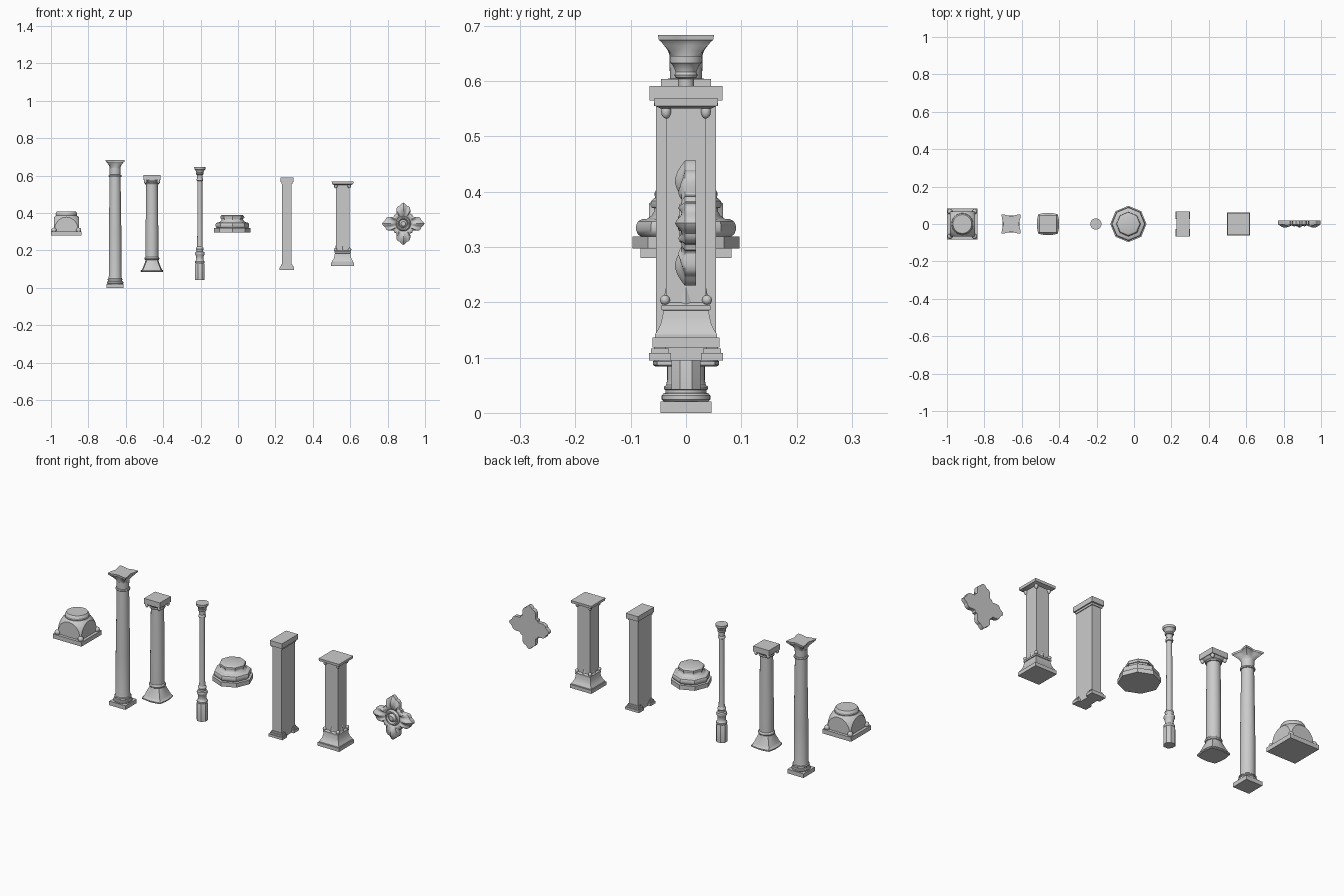
import bpy, bmesh, math
from mathutils import Vector

if "Cube" in bpy.data.objects:
    bpy.data.objects.remove(bpy.data.objects["Cube"])


def finish(name, bm, smooth=True):
    bmesh.ops.recalc_face_normals(bm, faces=bm.faces)
    me = bpy.data.meshes.new(name)
    bm.to_mesh(me)
    bm.free()
    ob = bpy.data.objects.new(name, me)
    bpy.context.collection.objects.link(ob)
    bpy.ops.object.select_all(action='DESELECT')
    ob.select_set(True)
    bpy.context.view_layer.objects.active = ob
    if smooth:
        bpy.ops.object.shade_smooth_by_angle(angle=math.radians(32))
    return ob


def loft(name, x, rings, n=32, off=0.0):
    """Stack sections (z, r, squareness, concavity): 0 = round, 1 = square."""
    bm = bmesh.new()
    loops = []
    for sec in rings:
        z, r, k, c = (tuple(sec) + (0, 0))[:4]
        loop = []
        for i in range(n):
            t = off + 2 * math.pi * i / n
            co, si = math.cos(t), math.sin(t)
            q = r * (1 - k + k / max(abs(co), abs(si))) * (1 - c * math.cos(2 * t) ** 2)
            loop.append(bm.verts.new((x + q * co, q * si, z)))
        loops.append(loop)
    for a, b in zip(loops, loops[1:]):
        for i in range(n):
            bm.faces.new((a[i], a[(i + 1) % n], b[(i + 1) % n], b[i]))
    bm.faces.new(loops[0])
    bm.faces.new(loops[-1])
    return finish(name, bm)


def square(name, x, rings):
    return loft(name, x, [(z, r, 1) for z, r in rings], 4, math.pi / 4)


def box(name, x0, x1, y0, y1, z0, z1):
    bm = bmesh.new()
    bmesh.ops.create_cube(bm, size=1)
    for v in bm.verts:
        v.co = ((x0, x1)[v.co.x > 0], (y0, y1)[v.co.y > 0], (z0, z1)[v.co.z > 0])
    return finish(name, bm, False)


def corner_balls(name, x, d, z, size):
    for sx in (-1, 1):
        for sy in (-1, 1):
            bm = bmesh.new()
            bmesh.ops.create_uvsphere(bm, u_segments=12, v_segments=8, radius=1)
            bmesh.ops.scale(bm, vec=size, verts=bm.verts)
            bmesh.ops.translate(bm, vec=(x + sx * d, sy * d, z), verts=bm.verts)
            finish(name, bm)


# Cushion base: square plinth, dome cut by a box, top roll, corner balls
X = -0.918
square("cushion_plinth", X, [(.28, .082), (.302, .082)])
dome = loft("cushion_dome", X, [(.3, .093), (.32, .092), (.34, .088), (.36, .08),
                                (.375, .07), (.386, .058)], 48)
cut = box("cushion_cutter", X - .067, X + .067, -.067, .067, .29, .42)
mod = dome.modifiers.new("cut", 'BOOLEAN')
mod.operation, mod.object, mod.solver = 'INTERSECT', cut, 'EXACT'
bpy.context.view_layer.objects.active = dome
bpy.ops.object.modifier_apply(modifier="cut")
bpy.data.objects.remove(cut)
loft("cushion_roll", X, [(.38, .05), (.387, .056), (.397, .057), (.405, .053), (.409, .05)])
corner_balls("cushion_corner_ball", X, .066, .309, (.014, .014, .013))

# Tall column: plinth, moulded base, tapered shaft, flared concave capital
X = -0.657
square("tall_plinth", X, [(0, .046), (.021, .046)])
loft("tall_shaft", X, [(.021, .041), (.024, .044), (.031, .044), (.035, .041), (.036, .037),
                       (.041, .037), (.043, .04), (.047, .04), (.05, .036), (.06, .034),
                       (.25, .034), (.593, .029), (.594, .033), (.599, .035), (.604, .033),
                       (.605, .029), (.64, .03)])
loft("tall_capital", X, [(.635, .029), (.645, .031, .15, .05), (.655, .036, .5, .12),
                         (.665, .042, .85, .18), (.672, .046, 1, .18), (.674, .049, 1, .18),
                         (.683, .051, 1, .18)])

# Broad column: flared leaf base, round shaft, cushion capital, square abacus
X = -0.46
loft("broad_base", X, [(.084, .056, .55), (.087, .06, .55), (.093, .06, .55), (.096, .055, .55),
                       (.105, .05, .6), (.12, .044, .5), (.138, .037, .35), (.155, .033)])
for i in range(4):  # corner leaves of the base
    a = math.pi / 4 + i * math.pi / 2
    u, w = Vector((math.cos(a), math.sin(a), 0)), Vector((-math.sin(a), math.cos(a), 0))
    c = Vector((X, 0, 0))
    bm = bmesh.new()
    pts = [c + u * .05 + w * .026 + Vector((0, 0, .094)), c + u * .05 - w * .026 + Vector((0, 0, .094)),
           c + u * .068 + Vector((0, 0, .094)), c + u * .034 + Vector((0, 0, .156))]
    bmesh.ops.convex_hull(bm, input=[bm.verts.new(p) for p in pts])
    finish("broad_base_leaf", bm)
loft("broad_shaft", X, [(.148, .033), (.151, .038), (.157, .04), (.163, .038), (.166, .034),
                        (.3, .034), (.553, .031), (.554, .036), (.559, .038), (.564, .036),
                        (.566, .032)])
loft("broad_capital", X, [(.562, .032), (.568, .037, .4), (.574, .041, .8), (.578, .043, 1)])
square("broad_abacus", X, [(.576, .045), (.604, .045)])
corner_balls("broad_capital_knob", X, .035, .569, (.009, .009, .012))

# Slender baluster: octagonal foot, turned rings, thin shaft, small capital
X = -0.204
loft("baluster_foot", X, [(.042, .028), (.125, .028), (.137, .022)], 8, math.pi / 8)
loft("baluster_shaft", X, [(.13, .022), (.136, .026), (.142, .026), (.147, .021), (.155, .019),
                           (.172, .021), (.177, .024), (.184, .026), (.191, .024), (.195, .018),
                           (.203, .018), (.208, .021), (.215, .019), (.22, .015), (.235, .014),
                           (.56, .013), (.571, .013), (.573, .017), (.579, .018), (.584, .016),
                           (.586, .014), (.604, .015), (.606, .019), (.611, .021), (.616, .019),
                           (.62, .02), (.63, .025), (.633, .029), (.645, .03)], 24)

# Octagonal moulded base
loft("octagon_base", -0.03, [(.297, .097), (.319, .097), (.319, .082), (.323, .087), (.33, .09),
                             (.339, .09), (.346, .087), (.35, .08), (.351, .07), (.357, .062),
                             (.364, .058), (.37, .058), (.371, .062), (.376, .064), (.383, .063),
                             (.388, .058), (.389, .055)], 8)

# Flat pilaster: shaft, capped head, paired moulded feet with gap between
box("pilaster_shaft", .235, .287, -.054, .054, .095, .56)
box("pilaster_head_band", .232, .291, -.058, .058, .555, .567)
box("pilaster_cap", .228, .297, -.066, .066, .565, .591)
for s in (-1, 1):
    for z0, z1, g in ((.095, .108, .013), (.108, .116, .009), (.116, .124, .004)):
        y = sorted((s * (.04 - g), s * (.054 + g)))
        box("pilaster_foot", .235 - g, .287 + g, *y, z0, z1)

# Square pillar: plinth, swept base, shaft, cap, corner spurs and drops
X = 0.559
square("pillar_plinth", X, [(.118, .061), (.136, .061)])
square("pillar_base", X, [(.136, .056), (.142, .056), (.15, .051), (.16, .046), (.172, .043),
                          (.185, .041), (.186, .044), (.194, .044), (.197, .041), (.2, .036)])
square("pillar_shaft", X, [(.19, .036), (.556, .036)])
square("pillar_cap", X, [(.55, .046), (.554, .053), (.555, .057), (.568, .058)])
corner_balls("pillar_base_spur", X, .038, .204, (.009, .009, .009))
corner_balls("pillar_cap_drop", X, .036, .545, (.009, .009, .013))
for i in range(4):  # pointed leaf on each face of the base
    a = i * math.pi / 2
    u, w = Vector((math.cos(a), math.sin(a), 0)), Vector((-math.sin(a), math.cos(a), 0))
    bm = bmesh.new()
    pts = [Vector((X, 0, z)) + u * d + w * h for d, h, z in
           ((.035, .012, .197), (.035, -.012, .197), (.042, 0, .197), (.036, 0, .228))]
    bmesh.ops.convex_hull(bm, input=[bm.verts.new(p) for p in pts])
    finish("pillar_leaf", bm)

# Rosette: four lobed petals with relief, around a ringed button
OUTLINE = [(0, .113), (5, .109), (10, .098), (16, .098), (22, .093), (28, .08),
           (33, .066), (39, .063), (45, .068)]
CENTRE = [(0, -.015), (.012, -.014), (.019, -.008), (.022, -.002), (.028, -.012),
          (.034, -.012), (.04, -.001)]


def lerp(tab, v):
    for (a, p), (b, q) in zip(tab, tab[1:]):
        if v <= b:
            return p + (q - p) * (v - a) / (b - a)
    return tab[-1][1]


bm = bmesh.new()
N, C = 96, Vector((.884, 0, .343))
mid = bm.verts.new(C + Vector((0, -.015, 0)))
radii = [.012, .019, .022, .028, .034, .04]
rings = [[] for _ in range(14)]
for i in range(N):
    t = 2 * math.pi * i / N
    a = abs((math.degrees(t) + 45) % 90 - 45)
    R = lerp(OUTLINE, a)
    d = Vector((math.cos(t), 0, math.sin(t)))
    for j in range(13):
        r = radii[j] if j < 6 else .04 + (R - .04) * (j - 5) / 7
        if j < 6:
            y = lerp(CENTRE, r)
        else:
            f = (j - 5) / 7
            ridge = .5 + .5 * math.cos(math.radians(a * 12)) if a < 30 else 0
            y = -.002 - math.sin(math.pi * f) * (.006 + .012 * ridge * (1 - a / 60))
        rings[j].append(bm.verts.new(C + d * r + Vector((0, y, 0))))
    rings[13].append(bm.verts.new(C + d * R + Vector((0, .018, 0))))
for i in range(N):
    k = (i + 1) % N
    bm.faces.new((mid, rings[0][i], rings[0][k]))
    for p, q in zip(rings, rings[1:]):
        bm.faces.new((p[i], p[k], q[k], q[i]))
bm.faces.new(rings[13])
finish("rosette", bm)
